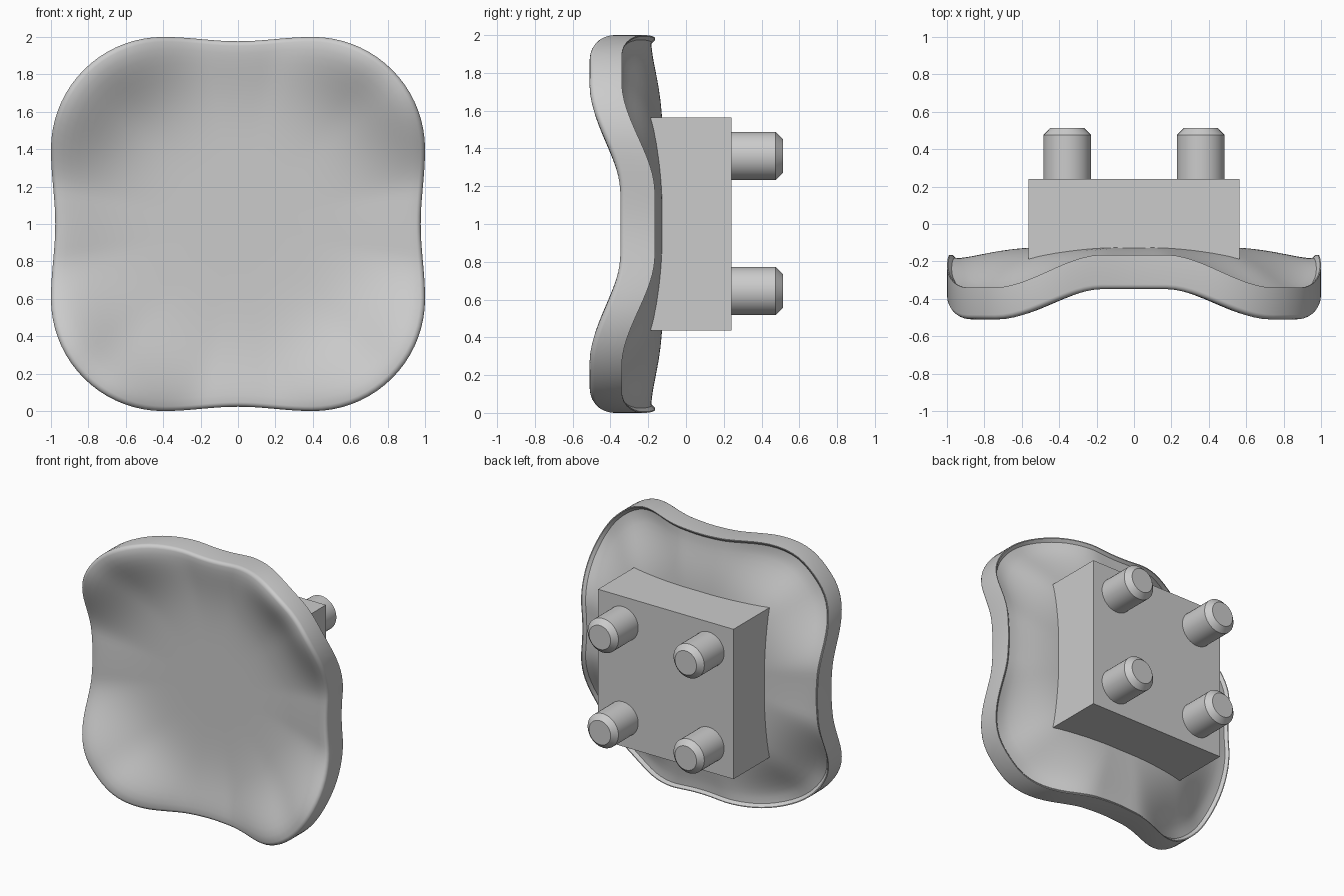
import bpy, bmesh
from math import sin, cos, pi
from mathutils import Matrix

if "Cube" in bpy.data.objects:
    bpy.data.objects.remove(bpy.data.objects["Cube"], do_unlink=True)

grey = bpy.data.materials.new("plain_grey")
grey.use_nodes = True
COLOUR = (0.6, 0.6, 0.6, 1)
grey.diffuse_color = COLOUR
grey.node_tree.nodes["Principled BSDF"].inputs["Base Color"].default_value = COLOUR


def finish(name, bm, smooth=True):
    bmesh.ops.recalc_face_normals(bm, faces=bm.faces[:])
    mesh = bpy.data.meshes.new(name)
    bm.to_mesh(mesh)
    bm.free()
    mesh.materials.append(grey)
    obj = bpy.data.objects.new(name, mesh)
    bpy.context.collection.objects.link(obj)
    if smooth:
        bpy.ops.object.select_all(action="DESELECT")
        obj.select_set(True)
        bpy.context.view_layer.objects.active = obj
        bpy.ops.object.shade_smooth_by_angle(angle=pi / 5)
    return obj


# Plate outline: rounded square, each side slightly waisted at its middle
STRAIGHT, RADIUS, STEPS = 0.4, 0.6, 18
side = []
for i in range(STEPS):
    z = -STRAIGHT + 2 * STRAIGHT * i / STEPS
    side.append((1 - 0.0115 * (1 + cos(pi * z / STRAIGHT)), z))
for i in range(STEPS):
    a = pi / 2 * i / STEPS
    side.append((STRAIGHT + RADIUS * cos(a), STRAIGHT + RADIUS * sin(a)))
outline = []
for turn in range(4):
    for x, z in side:
        for _ in range(turn):
            x, z = -z, x
        outline.append((x, z))


def wave(x, z):
    """0 at the middle of a side, 1 at a corner."""
    t = (min(abs(x), abs(z)) - 0.17) / 0.58
    t = max(0, min(1, t))
    return t * t * (3 - 2 * t)


def dish(r):
    """Flat in the middle, rising toward the rim and levelling there."""
    t, n = r / INNER, 6.6
    return (n + 1) * t ** n - n * t ** (n + 1)


# Ring profile, from the back centre over the rim to the front centre
INNER, FILLET, LIP = 0.975, 0.025, 0.018
BACK_CENTRE, FRONT_CENTRE = -0.12, -0.29


def back_rim(w):
    return -0.165 - 0.175 * w


def front_rim(w):
    return -0.348 - 0.162 * w


def blend(centre, rim, g, offset=0.0):
    return lambda w: centre + (rim(w) + offset - centre) * g


COUNT = 24
radii = [INNER * (i + 1) / COUNT for i in range(COUNT)]
rings = [(r, blend(BACK_CENTRE, back_rim, dish(r), -LIP)) for r in radii]
rings += [(0.994, blend(BACK_CENTRE, back_rim, 1)), (1, blend(BACK_CENTRE, back_rim, 1))]
for i in range(5):
    a = pi / 2 * i / 4
    rings.append((1 - FILLET * (1 - cos(a)),
                  blend(FRONT_CENTRE, front_rim, 1, FILLET * (1 - sin(a)))))
rings += [(r, blend(FRONT_CENTRE, front_rim, dish(r))) for r in reversed(radii[:-1])]

bm = bmesh.new()
loops = [[bm.verts.new((r * x, depth(wave(x, z)), 1 + r * z)) for x, z in outline]
         for r, depth in rings]
n = len(outline)
for a, b in zip(loops, loops[1:]):
    for i in range(n):
        j = (i + 1) % n
        bm.faces.new((a[i], a[j], b[j], b[i]))
for loop, y in ((loops[0], BACK_CENTRE), (loops[-1], FRONT_CENTRE)):
    centre = bm.verts.new((0, y, 1))
    for i in range(n):
        bm.faces.new((loop[i], loop[(i + 1) % n], centre))
finish("curved_plate", bm)

# Mounting block, sunk into the back of the plate
bm = bmesh.new()
bmesh.ops.create_cube(bm, size=1, matrix=Matrix.Translation((0, 0.0175, 1.0))
                      @ Matrix.Diagonal((1.126, 0.445, 1.126, 1)))
finish("mounting_block", bm, smooth=False)


# Four round pegs with chamfered ends
def peg(name, x, z):
    bm = bmesh.new()
    profile = [(0.128, 0.22), (0.128, 0.475), (0.09, 0.513)]
    segs = 40
    loops = [[bm.verts.new((x + r * cos(2 * pi * i / segs), y,
                            z + r * sin(2 * pi * i / segs))) for i in range(segs)]
             for r, y in profile]
    for a, b in zip(loops, loops[1:]):
        for i in range(segs):
            j = (i + 1) % segs
            bm.faces.new((a[i], a[j], b[j], b[i]))
    bm.faces.new(loops[0])
    bm.faces.new(loops[-1])
    finish(name, bm)


for level, z in (("lower", 0.645), ("upper", 1.36)):
    for hand, x in (("left", 0.357), ("right", -0.357)):
        peg(f"{level}_{hand}_peg", x, z)
